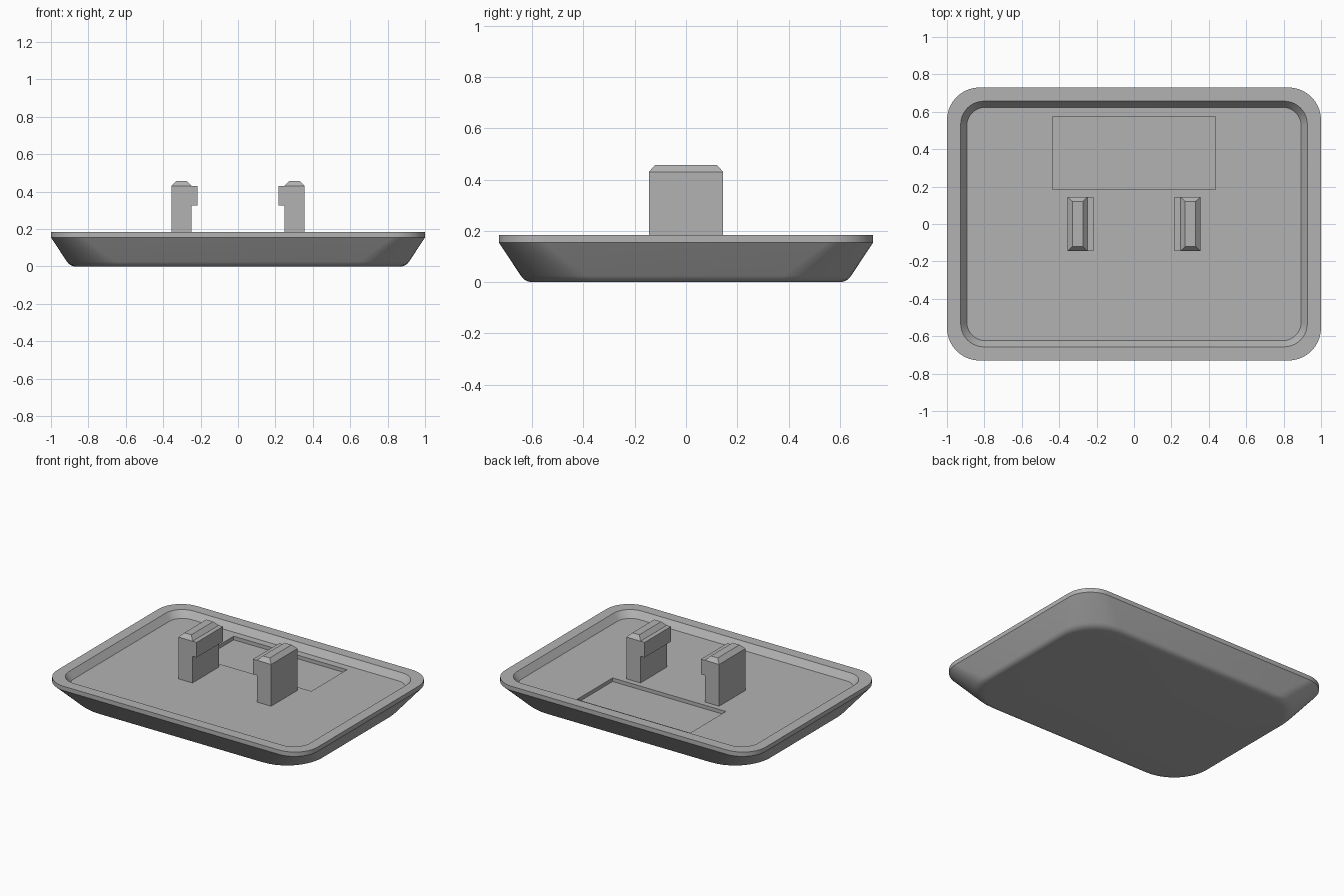
import bpy, bmesh, math

default = bpy.data.objects.get("Cube")
if default:
    bpy.data.objects.remove(default, do_unlink=True)

# Single plain colour
grey = bpy.data.materials.new("grey_plastic")
grey.use_nodes = True
colour = (0.45, 0.45, 0.45, 1)
grey.diffuse_color = colour
grey.node_tree.nodes["Principled BSDF"].inputs["Base Color"].default_value = colour

HALF_X, HALF_Y = 1.0, 0.73
FLOOR = 0.14


def make_object(name, bm):
    bmesh.ops.recalc_face_normals(bm, faces=bm.faces[:])
    mesh = bpy.data.meshes.new(name)
    bm.to_mesh(mesh)
    bm.free()
    mesh.materials.append(grey)
    obj = bpy.data.objects.new(name, mesh)
    bpy.context.collection.objects.link(obj)
    return obj


def rounded_ring(bm, inset, z, radius, steps=10):
    """Rounded rectangle of vertices, inset from the outer rim."""
    ring = []
    cx, cy = HALF_X - inset - radius, HALF_Y - inset - radius
    for q, (sx, sy) in enumerate([(1, 1), (-1, 1), (-1, -1), (1, -1)]):
        for i in range(steps + 1):
            a = (q + i / steps) * math.pi / 2
            ring.append(bm.verts.new((sx * cx + radius * math.cos(a),
                                      sy * cy + radius * math.sin(a), z)))
    return ring


def loft(bm, rings):
    for low, high in zip(rings, rings[1:]):
        for i in range(len(low)):
            j = (i + 1) % len(low)
            bm.faces.new((low[i], low[j], high[j], high[i]))
    bm.faces.new(rings[0])
    bm.faces.new(rings[-1])


# Tray: rounded underside, sloped sides, upright lip, sunken floor
sections = []
for i in range(6):
    t = i / 5
    inset = 0.133 * (1 - t) ** 2 + 0.206 * t * (1 - t) + 0.086 * t ** 2
    sections.append((inset, 0.025 * t ** 2, 0.28 - 0.02 * t))
sections += [(0, 0.155, 0.175), (0, 0.185, 0.175),
             (0.073, 0.185, 0.125), (0.106, FLOOR, 0.1)]
bm = bmesh.new()
loft(bm, [rounded_ring(bm, *s) for s in sections])
tray = make_object("tray", bm)

# Shallow rectangular pocket cut in the floor
bm = bmesh.new()
bmesh.ops.create_cube(bm, size=1)
bmesh.ops.scale(bm, vec=(0.87, 0.39, 0.1), verts=bm.verts)
bmesh.ops.translate(bm, vec=(0, 0.379, FLOOR + 0.025), verts=bm.verts)
cutter = make_object("pocket_cutter", bm)
cutter.hide_render = True
cut = tray.modifiers.new("pocket", 'BOOLEAN')
cut.operation = 'DIFFERENCE'
cut.solver = 'EXACT'
cut.object = cutter
bpy.ops.object.select_all(action='DESELECT')
bpy.context.view_layer.objects.active = tray
tray.select_set(True)
bpy.ops.object.modifier_apply(modifier=cut.name)
bpy.data.objects.remove(cutter, do_unlink=True)
bpy.ops.object.shade_smooth_by_angle(angle=math.radians(25))


# Hooked clips: L-shaped profile with a chamfered cap, mirrored
def clip(name, side):
    bm = bmesh.new()
    profile = [(0.356, FLOOR - 0.01), (0.356, 0.43), (0.248, 0.43), (0.2165, 0.43),
               (0.2165, 0.325), (0.248, 0.325), (0.248, FLOOR - 0.01)]
    front, back = [[bm.verts.new((side * x, y, z)) for x, z in profile]
                   for y in (-0.145, 0.145)]
    bm.faces.new(front)
    bm.faces.new(back)
    for i in range(len(profile)):
        if i == 1:
            continue
        j = (i + 1) % len(profile)
        bm.faces.new((front[i], front[j], back[j], back[i]))
    base = [front[1], front[2], back[2], back[1]]
    cap = [bm.verts.new((side * x, y, 0.458)) for x, y in
           [(0.328, -0.12), (0.274, -0.12), (0.274, 0.12), (0.328, 0.12)]]
    for i in range(4):
        j = (i + 1) % 4
        bm.faces.new((base[i], base[j], cap[j], cap[i]))
    bm.faces.new(cap)
    return make_object(name, bm)


clip("left_clip", 1)
clip("right_clip", -1)
